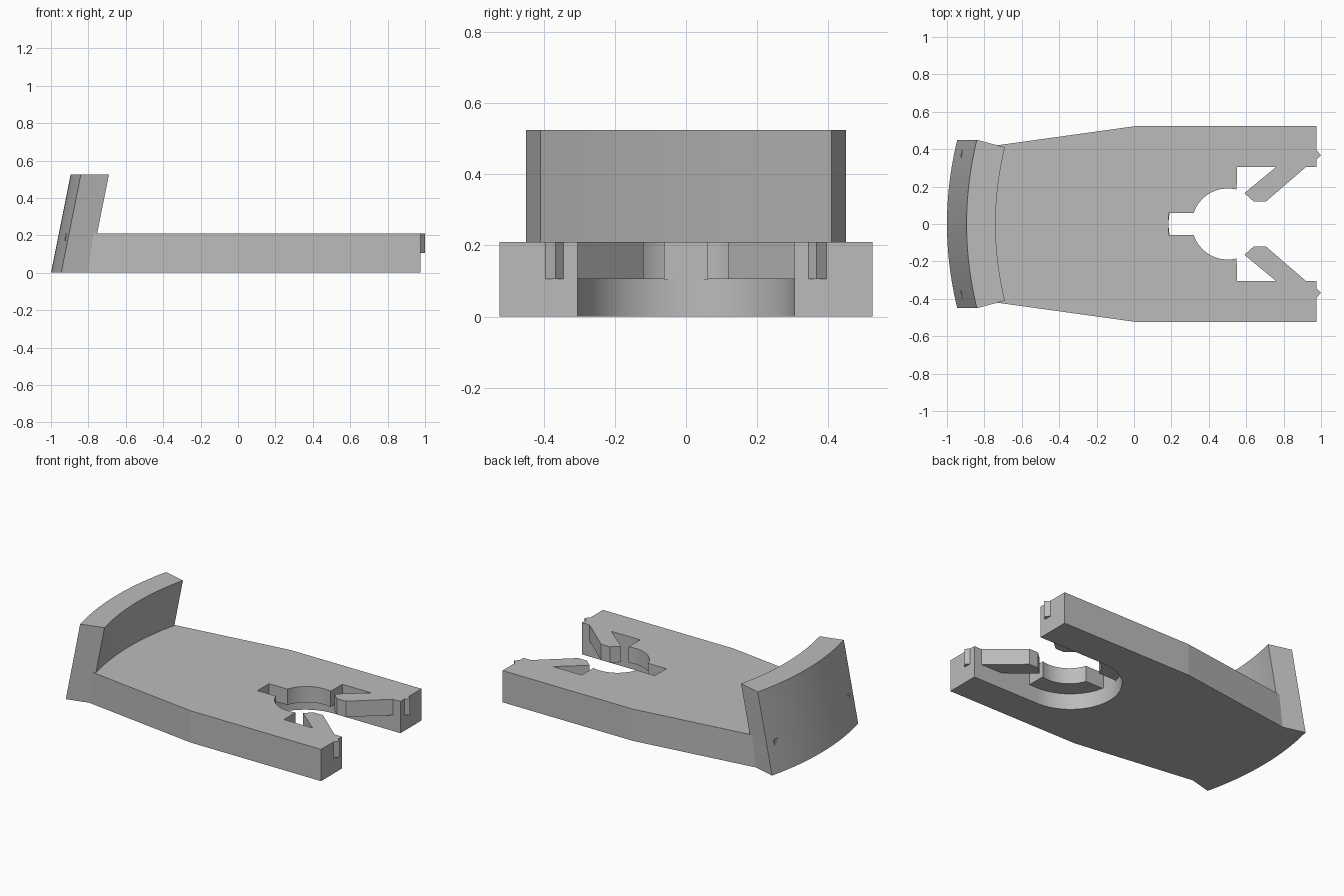
import bpy, bmesh
from math import cos, sin, radians

cube = bpy.data.objects.get("Cube")
if cube:
    bpy.data.objects.remove(cube, do_unlink=True)

THICK, HALF = 0.21, 0.105

grey = bpy.data.materials.new("plain grey")
grey.use_nodes = True
grey.diffuse_color = (0.5, 0.5, 0.5, 1)
grey.node_tree.nodes["Principled BSDF"].inputs["Base Color"].default_value = (0.5, 0.5, 0.5, 1)


def prism(name, outline, z0, z1, lean=0.0):
    """Extrude an outline upward, shifting its top by lean along x."""
    bm = bmesh.new()
    low = [bm.verts.new((x, y, z0)) for x, y in outline]
    high = [bm.verts.new((x + lean, y, z1)) for x, y in outline]
    bm.faces.new(low)
    bm.faces.new(high)
    n = len(outline)
    for i in range(n):
        j = (i + 1) % n
        bm.faces.new((low[i], low[j], high[j], high[i]))
    bmesh.ops.recalc_face_normals(bm, faces=bm.faces)
    mesh = bpy.data.meshes.new(name)
    bm.to_mesh(mesh)
    bm.free()
    mesh.materials.append(grey)
    obj = bpy.data.objects.new(name, mesh)
    bpy.context.collection.objects.link(obj)
    return obj


def mirrored(half):
    """Close a half outline by reflecting it across y = 0."""
    return half + [(x, -y) for x, y in reversed(half)]


def arc(cx, r, a0, a1, steps):
    angles = [radians(a0 + (a1 - a0) * i / steps) for i in range(steps + 1)]
    return [(cx + r * cos(a), r * sin(a)) for a in angles]


def cut(obj, cutter):
    mod = obj.modifiers.new("cut", 'BOOLEAN')
    mod.operation = 'DIFFERENCE'
    mod.solver = 'EXACT'
    mod.object = cutter
    bpy.context.view_layer.update()
    graph = bpy.context.evaluated_depsgraph_get()
    result = bpy.data.meshes.new_from_object(obj.evaluated_get(graph))
    obj.modifiers.clear()
    obj.data = result
    bpy.data.objects.remove(cutter, do_unlink=True)


def smooth(obj):
    obj.data.shade_smooth()
    obj.data.set_sharp_from_angle(angle=radians(7))


# Tapered base plate
plate = prism("base_plate", mirrored([(0.975, 0.525), (0.02, 0.525), (-0.925, 0.394)]), 0, THICK)

# Round-ended pocket in the underside
pocket = [(1.1, 0.305)] + arc(0.49, 0.305, 90, 176, 16)
cut(plate, prism("pocket_cutter", mirrored(pocket), -0.1, HALF))

# Keyhole opening in the upper half, leaving two slanted clip arms
keyhole = [(1.1, 0.305), (0.92, 0.305), (0.705, 0.12), (0.64, 0.12),
           (0.59, 0.165), (0.76, 0.305), (0.55, 0.305)]
keyhole += arc(0.5, 0.19, 75, 161.6, 18) + [(0.185, 0.06)]
cut(plate, prism("keyhole_cutter", mirrored(keyhole), HALF - 0.001, 0.3))
smooth(plate)

# Curved, leaning end wall
STEPS = 24
ts = [-1 + 2 * i / STEPS for i in range(STEPS + 1)]
outer = [(-1 + 0.055 * t * t, 0.45 * t) for t in ts]
inner = [(-0.845 + 0.05 * t * t, 0.41 * t) for t in reversed(ts)]
smooth(prism("end_wall", outer + inner, 0, 0.525, lean=0.105))

# Small ridges on the tips of the plate
for side, label in ((1, "left"), (-1, "right")):
    ridge = [(0.96, 0.395), (0.975, 0.395), (1.0, 0.367), (0.975, 0.345), (0.96, 0.345)]
    prism(label + "_tip_ridge", [(x, side * y) for x, y in ridge], HALF, THICK)
